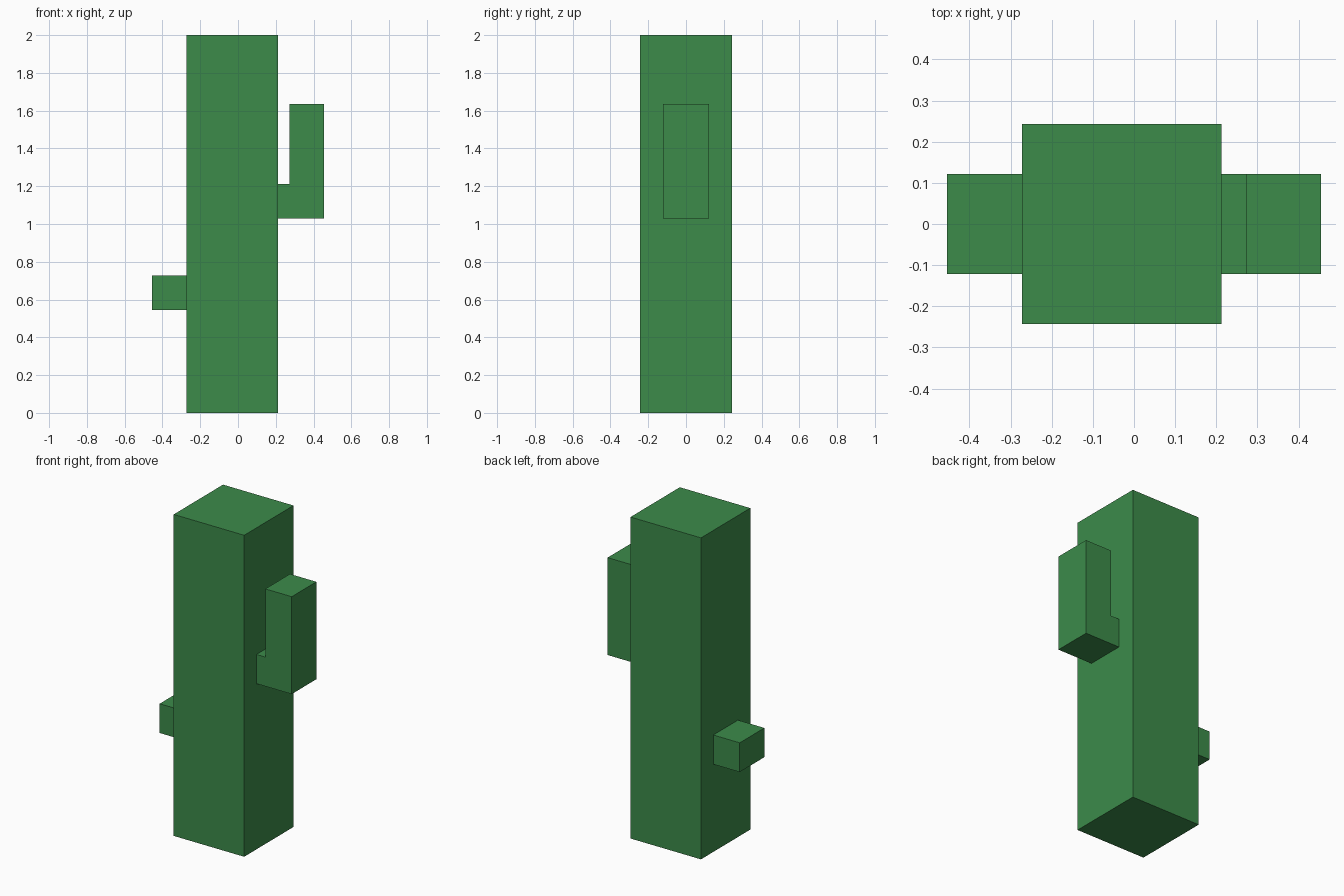
import bpy
import bmesh

if "Cube" in bpy.data.objects:
    bpy.data.objects.remove(bpy.data.objects["Cube"], do_unlink=True)

U = 2 / 33  # block unit: the trunk is 33 units tall

# Single cactus green
green = bpy.data.materials.new("cactus green")
green.use_nodes = True
colour = (0.045, 0.258, 0.0685, 1)
green.diffuse_color = colour
bsdf = next(n for n in green.node_tree.nodes if n.type == 'BSDF_PRINCIPLED')
bsdf.inputs["Base Color"].default_value = colour


def extruded(name, outline, half_depth):
    """Extrude an x-z outline (in block units) evenly about y = 0."""
    bm = bmesh.new()
    face = bm.faces.new([bm.verts.new((x * U, -half_depth * U, z * U)) for x, z in outline])
    result = bmesh.ops.extrude_face_region(bm, geom=[face])
    verts = [g for g in result["geom"] if isinstance(g, bmesh.types.BMVert)]
    bmesh.ops.translate(bm, verts=verts, vec=(0, 2 * half_depth * U, 0))
    bmesh.ops.recalc_face_normals(bm, faces=bm.faces)
    mesh = bpy.data.meshes.new(name)
    bm.to_mesh(mesh)
    bm.free()
    mesh.materials.append(green)
    obj = bpy.data.objects.new(name, mesh)
    bpy.context.collection.objects.link(obj)
    return obj


def box(x0, x1, z0, z1):
    return [(x0, z0), (x1, z0), (x1, z1), (x0, z1)]


# Square trunk
extruded("trunk", box(-4.5, 3.5, 0, 33), 4)

# Bent arm on the left, short stub on the right
extruded("left_arm", [(3.5, 17), (7.5, 17), (7.5, 27), (4.5, 27), (4.5, 20), (3.5, 20)], 2)
extruded("right_stub", box(-7.5, -4.5, 9, 12), 2)
